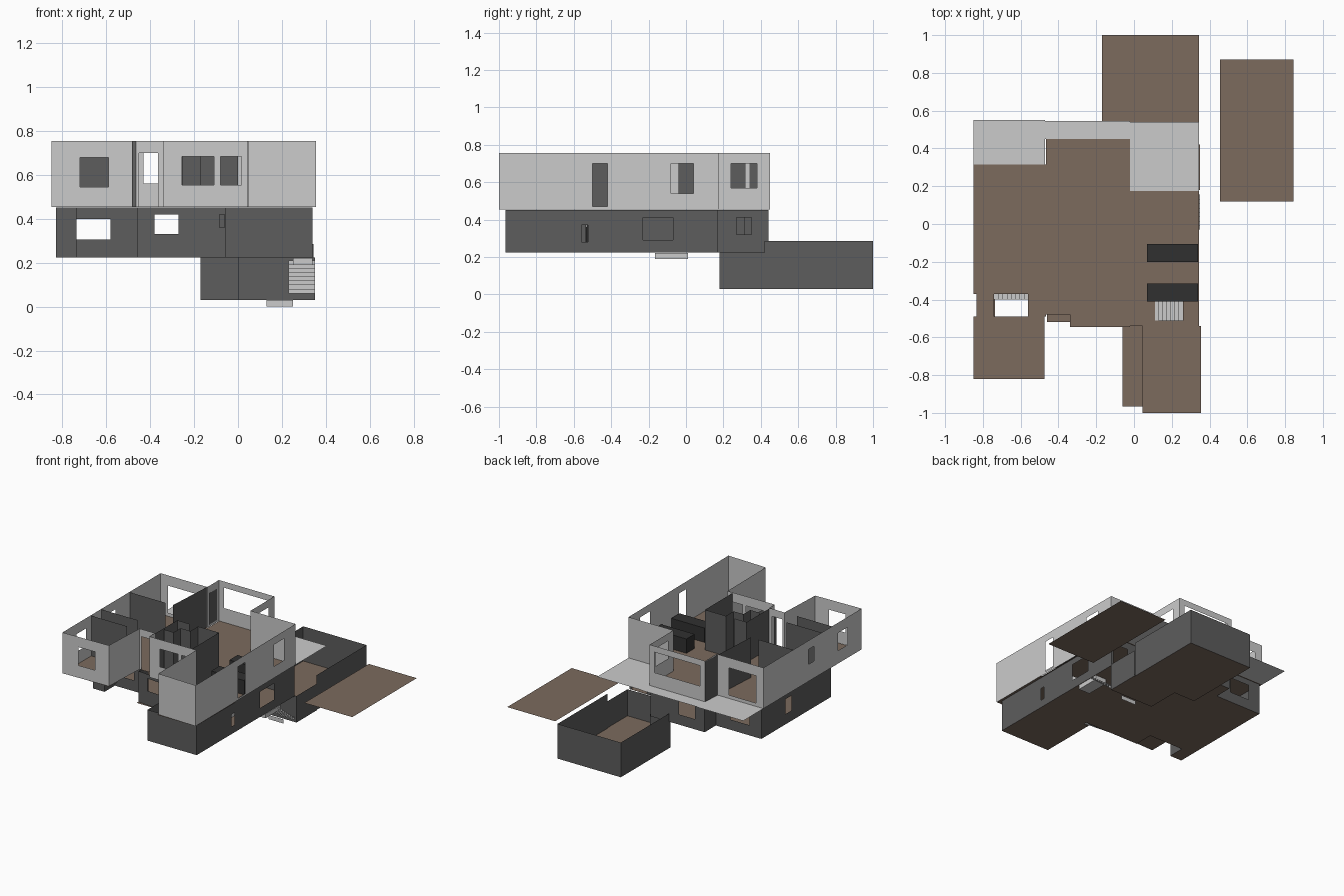
import bpy, math
from mathutils import Vector

if "Cube" in bpy.data.objects:
    bpy.data.objects.remove(bpy.data.objects["Cube"])


def mat(name, c):
    m = bpy.data.materials.new(name)
    m.diffuse_color = (*c, 1)
    m.use_nodes = True
    m.node_tree.nodes["Principled BSDF"].inputs["Base Color"].default_value = m.diffuse_color
    return m


BROWN = mat("brown_floor", (0.2, 0.145, 0.11))
DARK = mat("dark_wall", (0.11, 0.11, 0.11))
BLACK = mat("black_top", (0.03, 0.03, 0.03))


def mesh(name, verts, faces, m=None):
    me = bpy.data.meshes.new(name)
    me.from_pydata(verts, [], faces)
    ob = bpy.data.objects.new(name, me)
    bpy.context.collection.objects.link(ob)
    if m:
        me.materials.append(m)
    return ob


def floor(name, rects, z, m=BROWN):
    """Thin floor made from (x0, y0, x1, y1) rectangles."""
    v, f = [], []
    for x0, y0, x1, y1 in rects:
        n = len(v)
        v += [(x0, y0, z), (x1, y0, z), (x1, y1, z), (x0, y1, z)]
        f.append((n, n + 1, n + 2, n + 3))
    return mesh(name, v, f, m)


def walls(name, pts, z0, z1, openings=None, m=None, closed=True):
    """Thin walls along a plan outline. openings: {segment: [(a, b, za, zb)]},
    a and b being x or y positions on the segment's longer axis."""
    openings = openings or {}
    v, f = [], []
    for i in range(len(pts) if closed else len(pts) - 1):
        p, q = Vector(pts[i]), Vector(pts[(i + 1) % len(pts)])
        d = q - p
        k = 0 if abs(d.x) > abs(d.y) else 1
        holes = []
        for a, b, za, zb in openings.get(i, []):
            ta, tb = sorted(((a - p[k]) / d[k], (b - p[k]) / d[k]))
            holes.append((ta, tb, za, zb))
        ts = sorted({0.0, 1.0, *[t for h in holes for t in h[:2]]})
        zs = sorted({z0, z1, *[z for h in holes for z in h[2:]]})
        for t, u in zip(ts, ts[1:]):
            for a, b in zip(zs, zs[1:]):
                tm, zm = (t + u) / 2, (a + b) / 2
                if any(h[0] < tm < h[1] and h[2] < zm < h[3] for h in holes):
                    continue
                s, e, n = p + d * t, p + d * u, len(v)
                v += [(s.x, s.y, a), (e.x, e.y, a), (e.x, e.y, b), (s.x, s.y, b)]
                f.append((n, n + 1, n + 2, n + 3))
    return mesh(name, v, f, m)


def stairs(name, start, run, rise, width, n):
    """Zigzag sheet of n steps; run and width are plan vectors."""
    s, r, w = Vector((*start[:2], 0)), Vector((*run, 0)), Vector((*width, 0))
    v, f = [], []
    for i in range(n):
        for j in (i, i + 1):
            p = s + r * (i / n)
            p.z = start[2] + rise * j / n
            v += [p, p + w]
    e = s + r
    e.z = start[2] + rise
    v += [e, e + w]
    for i in range(2 * n):
        f.append((2 * i, 2 * i + 1, 2 * i + 3, 2 * i + 2))
    return mesh(name, v, f)


def box(name, x0, y0, z0, x1, y1, z1, m=None):
    v = [(x, y, z) for z in (z0, z1) for x, y in ((x0, y0), (x1, y0), (x1, y1), (x0, y1))]
    f = [(3, 2, 1, 0), (4, 5, 6, 7)] + [(i, (i + 1) % 4, (i + 1) % 4 + 4, i + 4) for i in range(4)]
    return mesh(name, v, f, m)


# Upper storey: outer walls with windows and doors
U0, U1 = 0.455, 0.755
upper = [(-.85, -.825), (-.48, -.815), (-.465, -.48), (-.34, -.48), (-.34, -.545),
         (.04, -.54), (.045, -.99), (.355, -1), (.345, .175), (-.02, .175),
         (-.02, .45), (-.47, .45), (-.47, .315), (-.85, .315)]
walls("upper_walls", upper, U0, U1, {
    0: [(-.72, -.59, .545, .68)],
    2: [(-.45, -.365, U0, .70)],
    4: [(-.255, -.11, .555, .685), (-.08, .015, .555, .685)],
    7: [(-.50, -.42, .47, .70), (-.08, .04, .54, .70)],
    9: [(.24, .38, .57, .70)],
    10: [(-.43, -.06, .56, .71)],
    11: [(.34, .43, .47, .70)],
    12: [(-.79, -.57, .48, .68)],
    13: [(-.27, -.21, .58, .69), (-.66, -.55, .55, .68)]})

# Upper floor, leaving the two stairwells open
floor("upper_floor", [
    (-.85, -.82, -.475, -.49), (-.835, -.49, -.74, -.37), (-.56, -.49, -.467, -.37),
    (-.85, -.37, -.467, .315), (-.467, -.48, -.34, .45), (-.34, -.545, -.02, .45),
    (-.02, -.41, .345, .175), (-.02, -.51, .11, -.41), (.26, -.51, .345, -.41),
    (-.02, -.54, .345, -.51), (.045, -1, .355, -.54)], U0)

# Grey terrace deck behind the upper storey
floor("terrace_deck", [(-.85, .315, -.47, .55), (-.47, .45, -.02, .545),
                       (-.02, .175, .345, .54)], U0, None)

# Upper partitions
for i, line in enumerate([
        [(-.85, -.49), (-.56, -.49)], [(-.85, -.37), (-.56, -.37)],
        [(-.85, -.04), (-.56, -.04)], [(-.5, -.04), (-.47, .45)],
        [(-.34, -.48), (-.34, -.22), (-.24, -.22)],
        [(-.33, -.39), (-.25, -.39), (-.25, -.31), (-.17, -.31), (-.17, -.22),
         (0, -.22), (0, -.54)]]):
    walls(f"upper_partition_{i}", line, U0, .75, None, DARK, False)

# Two dark counters by the right wall
for i, y in enumerate((-.2, -.41)):
    box(f"counter_{i}", .07, y, U0, .34, y + .095, .56, BLACK)

# Middle storey
M0 = .225
middle = [(-.83, -.5), (-.735, -.5), (-.735, -.38), (-.46, -.38), (-.46, -.5),
          (-.06, -.535), (-.06, -.965), (.34, -.965), (.34, .17), (-.02, .17),
          (-.02, .44), (-.46, .44), (-.46, .31), (-.83, .31)]
walls("middle_walls", middle, M0, .452, {
    2: [(-.735, -.58, .305, .40)],
    4: [(-.38, -.27, .33, .42), (-.085, -.062, .36, .42)],
    7: [(-.56, -.525, .28, .37), (-.23, -.07, .29, .41)],
    8: [(.2, .32, M0, .4)],
    9: [(.27, .35, .32, .41)],
    10: [(-.38, -.25, .3, .42)],
    12: [(-.735, -.58, .3, .41)],
    13: [(-.04, .03, .3, .41)]}, DARK)
floor("middle_floor", [
    (-.83, -.5, -.735, .31), (-.735, -.38, -.46, .31), (-.46, -.52, -.02, .44),
    (-.02, -.54, .34, .17), (-.06, -.965, .34, -.54)], M0)

# Lower rear storey: open yard room plus stair lobby
L0 = .03
walls("lower_walls", [(-.17, .42), (-.17, 1), (.345, 1), (.345, .42)], L0, .285,
      None, DARK, False)
walls("lower_front_wall", [(-.17, .42), (0, .42), (0, .18)], L0, M0, None, DARK, False)
walls("lower_lobby_wall", [(0, .18), (.35, .18), (.35, .42)], L0, M0, None, DARK, False)
floor("lower_floor", [(-.17, .42, .345, 1), (0, .18, .35, .42)], L0)

# Detached ground slab
floor("side_slab", [(.455, .12, .845, .87)], M0)

# Stairs
stairs("garden_stairs", (.23, .155, .06), (0, -.185), .15, (.12, 0), 8)
stairs("main_stairs", (.26, -.51, .28), (-.15, 0), .17, (0, .1), 7)
stairs("left_stairs", (-.74, -.4, M0), (.18, 0), .22, (0, .03), 8)
walls("bottom_riser", [(.13, .17), (.25, .17)], 0, L0, None, None, False)
box("side_step", .25, -.165, .19, .34, .01, .222)
